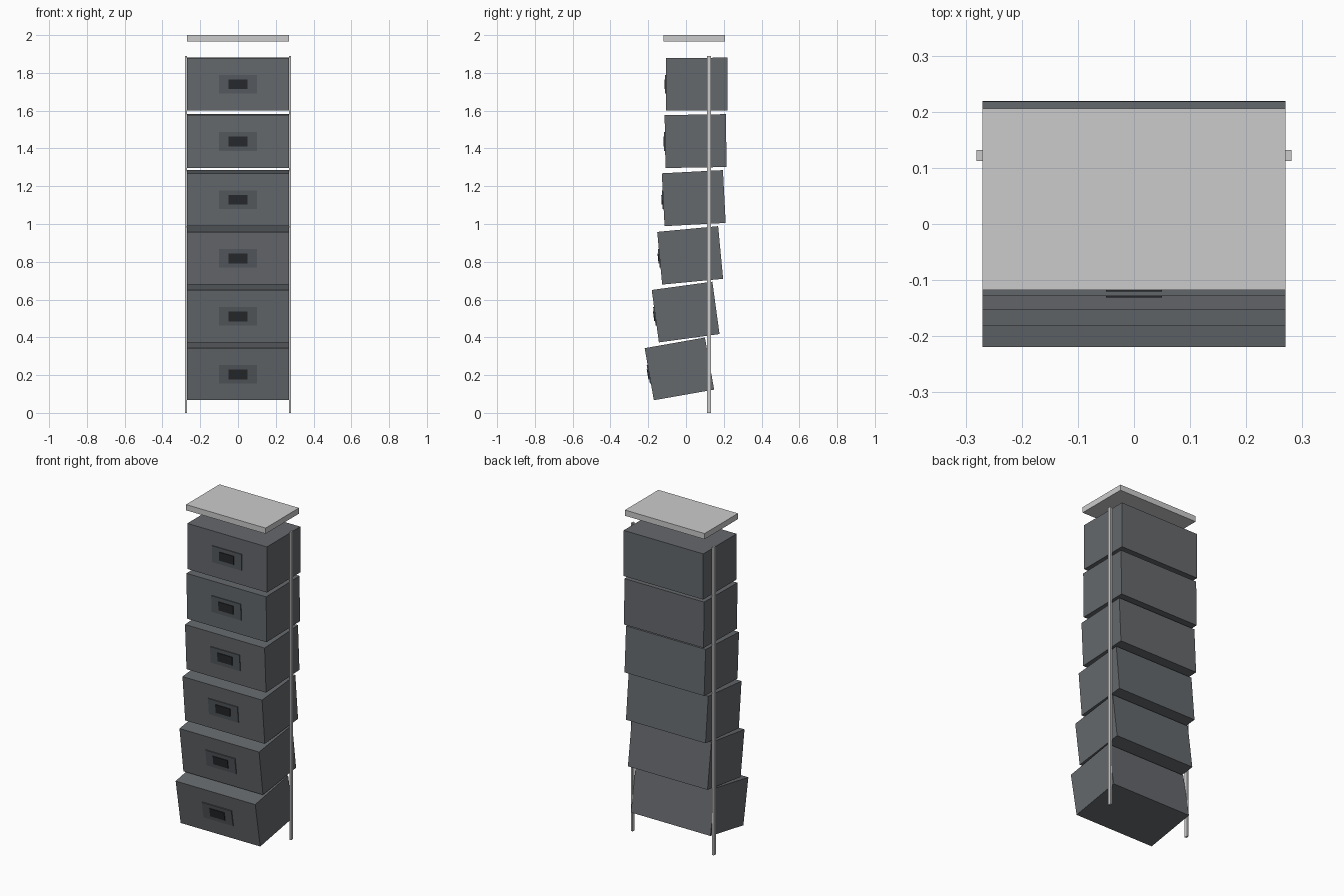
import bpy, math
from mathutils import Matrix, Vector

if "Cube" in bpy.data.objects:
    bpy.data.objects.remove(bpy.data.objects["Cube"])


def mat(name, c):
    m = bpy.data.materials.new(name)
    m.diffuse_color = (c[0], c[1], c[2], 1)
    m.use_nodes = True
    m.node_tree.nodes["Principled BSDF"].inputs["Base Color"].default_value = m.diffuse_color
    return m


dark = mat("dark_horn", (0.02, 0.022, 0.025))
grille = mat("cabinet_grey", (0.13, 0.14, 0.15))
panel_mat = mat("panel_grey", (0.09, 0.1, 0.11))


def box(name, size, matrix, material=None):
    bpy.ops.mesh.primitive_cube_add(size=1)
    o = bpy.context.object
    o.name = name
    o.data.transform(Matrix.Diagonal((*size, 1)))
    o.matrix_world = matrix
    if material:
        o.data.materials.append(material)
    return o


W, D, H = 0.54, 0.324, 0.28

# hanging cabinets, bottom to top: centre y, centre z, tilt in degrees
cabinets = [(-0.035, 0.233, 10), (-0.002, 0.534, 7.8), (0.022, 0.834, 5.4),
            (0.041, 1.137, 3), (0.051, 1.439, 0.9), (0.057, 1.74, 0.1)]
for i, (y, z, tilt) in enumerate(cabinets, 1):
    frame = Matrix.Translation((0, y, z)) @ Matrix.Rotation(math.radians(tilt), 4, 'X')
    box(f"cabinet_{i}", (W, D, H), frame, grille)
    # raised panel and dark horn mouth on the front face
    front = frame @ Matrix.Translation((0, -D / 2, 0))
    box(f"front_panel_{i}", (0.2, 0.01, 0.1), front, panel_mat)
    box(f"horn_mouth_{i}", (0.1, 0.018, 0.052), front, dark)

# top flying plate
box("top_plate", (W, D, 0.035), Matrix.Translation((0, 0.044, 1.9825)))

# side rails
for name, s in (("left_rail", -1), ("right_rail", 1)):
    box(name, (0.011, 0.02, 1.89), Matrix.Translation((s * 0.2755, 0.122, 0.945)))
